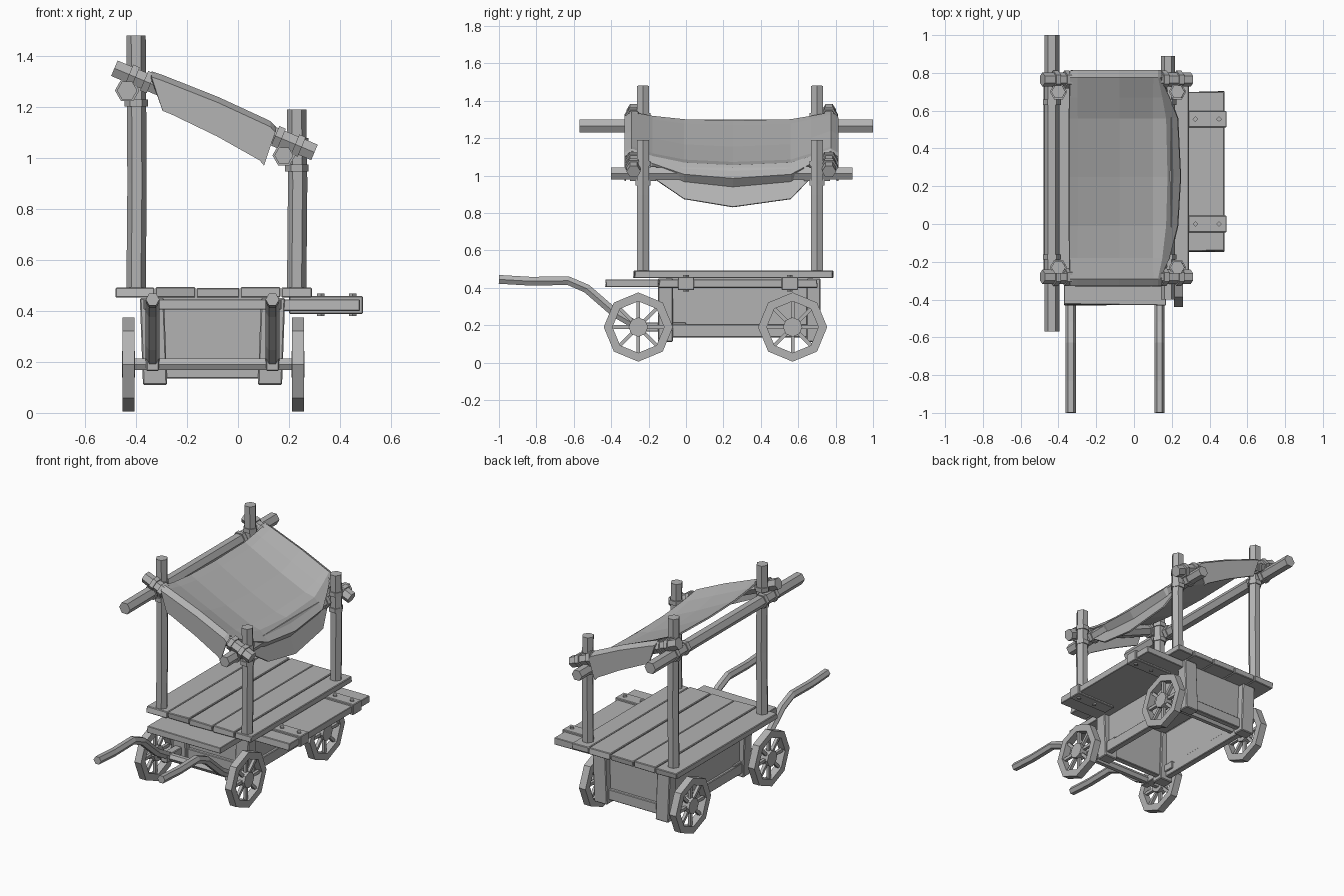
import bpy, bmesh, math, random
from mathutils import Vector

random.seed(4)
cube = bpy.data.objects.get("Cube")
if cube:
    bpy.data.objects.remove(cube, do_unlink=True)

mat = bpy.data.materials.new("weathered_grey")
mat.use_nodes = True
GREY = (0.45, 0.45, 0.45, 1)
mat.diffuse_color = GREY
mat.node_tree.nodes["Principled BSDF"].inputs["Base Color"].default_value = GREY


def finish(name, bm):
    bmesh.ops.recalc_face_normals(bm, faces=bm.faces)
    me = bpy.data.meshes.new(name)
    bm.to_mesh(me)
    bm.free()
    me.materials.append(mat)
    ob = bpy.data.objects.new(name, me)
    bpy.context.collection.objects.link(ob)
    return ob


def add_rod(bm, path, r, sides=6, phase=0.0):
    """Sweep a regular polygon along a path and cap both ends."""
    pts = [Vector(p) for p in path]
    rings = []
    for i, p in enumerate(pts):
        t = (pts[min(i + 1, len(pts) - 1)] - pts[max(i - 1, 0)]).normalized()
        ref = Vector((1, 0, 0)) if abs(t.x) < 0.7 else Vector((0, 1, 0))
        a = (ref - t * ref.dot(t)).normalized()
        b = t.cross(a)
        rings.append([bm.verts.new(p + r * (a * math.cos(k) + b * math.sin(k)))
                      for k in (phase + math.tau * j / sides for j in range(sides))])
    for lo, hi in zip(rings, rings[1:]):
        for j in range(sides):
            k = (j + 1) % sides
            bm.faces.new((lo[j], lo[k], hi[k], hi[j]))
    bm.faces.new(rings[0])
    bm.faces.new(rings[-1])


def rod(name, path, r, sides=6):
    bm = bmesh.new()
    add_rod(bm, path, r, sides)
    return finish(name, bm)


def box(name, x, y, z, bevel=0.0, jitter=0.0):
    bm = bmesh.new()
    bmesh.ops.create_cube(bm, size=1)
    for v in bm.verts:
        v.co = Vector(r[0] if c < 0 else r[1] for r, c in zip((x, y, z), v.co))
        v.co.y += random.uniform(-jitter, jitter)
    if bevel:
        bmesh.ops.bevel(bm, geom=bm.edges[:], offset=bevel, segments=1, affect='EDGES')
    return finish(name, bm)


CX = -0.1                   # centre line of the cart body
FRONT, BACK = -0.23, 0.70   # post rows

# Wheels: octagonal rim, hub and eight spokes, one mesh shared four times
bm = bmesh.new()
R_OUT, R_IN, HALF = 0.185, 0.138, 0.024
loops = []
for j in range(8):
    a = math.tau * j / 8
    loops.append([bm.verts.new((w, r * math.sin(a), -r * math.cos(a)))
                  for r, w in ((R_OUT, -HALF), (R_OUT, HALF), (R_IN, HALF), (R_IN, -HALF))])
for j in range(8):
    n = loops[(j + 1) % 8]
    for k in range(4):
        m = (k + 1) % 4
        bm.faces.new((loops[j][k], loops[j][m], n[m], n[k]))
add_rod(bm, [(-0.026, 0, 0), (0.026, 0, 0)], 0.052, 8)
for j in range(8):
    a = math.tau * j / 8
    d = Vector((0, math.sin(a), math.cos(a)))
    add_rod(bm, [d * 0.03, d * 0.15], 0.014, 4, math.pi / 4)
wheel = finish("wheel_front_left", bm)
spots = {"front_left": (0.235, -0.255), "front_right": (-0.43, -0.255),
         "back_left": (0.235, 0.57), "back_right": (-0.43, 0.57)}
for key, (x, y) in spots.items():
    ob = wheel
    if key != "front_left":
        ob = bpy.data.objects.new("wheel_" + key, wheel.data)
        bpy.context.collection.objects.link(ob)
    ob.location = (x, y, 0.19)

# Axles
for label, y in (("front", -0.255), ("back", 0.57)):
    rod(label + "_axle", [(-0.43, y, 0.19), (0.235, y, 0.19)], 0.026)

# Body: bottomless panelled box with corner posts and edge rails
for s, side in ((-1, "right"), (1, "left")):
    box(side + "_panel", sorted((CX + s * 0.225, CX + s * 0.245)), (-0.09, 0.67), (0.14, 0.452))
    xs = sorted((CX + s * 0.19, CX + s * 0.285))
    for label, y in (("front", (-0.15, -0.07)), ("back", (0.645, 0.72))):
        post = box(f"{label}_{side}_corner_post", xs, y, (0.11, 0.45), 0.005)
        for v in post.data.vertices:       # slight inward lean at the foot
            if v.co.z < 0.2:
                v.co.x -= s * 0.012
    xr = sorted((CX + s * 0.22, CX + s * 0.262))
    box(side + "_bottom_rail", xr, (-0.1, 0.68), (0.135, 0.205), 0.004)
    xh = CX + s * 0.235
    box(side + "_axle_rail", (xh - 0.025, xh + 0.025), (-0.3, 0.0), (0.165, 0.215), 0.004)
    # Bent pull handles
    rod(side + "_handle", [(xh, y, z) for y, z in (
        (-1.0, 0.445), (-0.83, 0.435), (-0.63, 0.438), (-0.53, 0.395),
        (-0.38, 0.265), (-0.24, 0.185))], 0.027)
for label, y, rail_y in (("front", (-0.105, -0.085), (-0.125, -0.085)),
                         ("back", (0.655, 0.675), (0.655, 0.695))):
    box(label + "_panel", (-0.34, 0.14), y, (0.14, 0.452))
    box(label + "_bottom_rail", (-0.31, 0.11), rail_y, (0.135, 0.205), 0.004)

# Front ledge and side shelf with bolted battens
box("front_ledge", (-0.37, 0.17), (-0.43, -0.1), (0.405, 0.445), 0.003, 0.006)
box("side_shelf", (0.14, 0.478), (-0.145, 0.70), (0.40, 0.445), 0.003, 0.006)
for i, y in enumerate((0.0, 0.555)):
    span = (y - 0.044, y + 0.044)
    for part, x, z in (("top", (0.2, 0.49), (0.435, 0.458)),
                       ("under", (0.2, 0.49), (0.388, 0.405)),
                       ("end", (0.47, 0.49), (0.39, 0.456))):
        box(f"shelf_batten_{part}_{i}", x, span, z, 0.004)
    for j, x in enumerate((0.325, 0.45)):
        rod(f"shelf_bolt_{i}_{j}", [(x, y, 0.38), (x, y, 0.468)], 0.015, 4)

# Deck planks
edges = (-0.482, -0.325, -0.165, 0.008, 0.168, 0.292)
for i, (a, b) in enumerate(zip(edges, edges[1:])):
    box(f"deck_plank_{i}", (a + 0.002, b - 0.002), (-0.278, 0.785),
        (0.452, 0.494 + random.uniform(-0.004, 0.002)), 0.004, 0.006)

# Roof posts, long beams and lashings
for side, x, top, bx, bz, y0, y1, r in (
        ("right", -0.40, 1.48, -0.435, 1.265, -0.57, 1.0, 0.04),
        ("left", 0.23, 1.19, 0.18, 1.01, -0.40, 0.89, 0.037)):
    rod(side + "_long_beam", [(bx, y0, bz), (bx, 0.25, bz), (bx, y1, bz)], r)
    for label, y in (("front", FRONT), ("back", BACK)):
        rod(f"{label}_{side}_post", [(x, y, 0.47), (x + 0.004, y, 0.9), (x, y, top)], 0.038)
        for j, z in enumerate((bz - 0.05, bz + 0.055)):
            rod(f"{label}_{side}_post_lashing_{j}",
                [(x, y, z - 0.014), (x, y, z + 0.014)], 0.046)
        for j, d in enumerate((-0.055, 0.055)):
            rod(f"{label}_{side}_beam_lashing_{j}",
                [(bx, y + d - 0.014, bz), (bx, y + d + 0.014, bz)], r + 0.008)

# Sloping cross beams
A, B = Vector((-0.485, 0, 1.352)), Vector((0.30, 0, 1.022))
for label, y in (("front", -0.28), ("back", 0.765)):
    off = Vector((0, y, 0))
    rod(label + "_cross_beam", [A + off, B + off], 0.038)
    for j, t in enumerate((0.09, 0.165, 0.82, 0.92)):
        p, d = A.lerp(B, t) + off, (B - A).normalized() * 0.014
        rod(f"{label}_cross_lashing_{j}", [p - d, p + d], 0.048)

# Canopy: taut over the cross beams, sagging mid-span over the low beam,
# with a short flap hanging down at the front and back
taut = [(-0.34, 1.335), (-0.30, 1.322), (-0.08, 1.235), (0.10, 1.152),
        (0.125, 1.14), (0.135, 1.13), (0.14, 1.125), (0.145, 1.12)]
slack = [(-0.345, 1.29), (-0.30, 1.265), (-0.08, 1.15), (0.10, 1.068),
         (0.175, 1.052), (0.242, 0.985), (0.205, 0.94), (0.245, 0.832)]
flap = [(x * 0.82 - 0.017, z - 0.15) for x, z in taut]
lip = [(x, z - 0.02) for x, z in taut]
rows = [(-0.325, flap, 0), (-0.325, lip, 0), (-0.29, taut, 0), (-0.18, taut, 0.45),
        (-0.01, taut, 0.85), (0.25, taut, 1), (0.56, taut, 0.85), (0.67, taut, 0.45),
        (0.775, taut, 0), (0.81, lip, 0), (0.81, flap, 0)]
bm = bmesh.new()
grid = []
for y, ends, w in rows:
    grid.append([bm.verts.new((a + (c - a) * w, y, b + (d - b) * w))
                 for (a, b), (c, d) in zip(ends, slack)])
for r0, r1 in zip(grid, grid[1:]):
    for k in range(len(taut) - 1):
        bm.faces.new((r0[k], r0[k + 1], r1[k + 1], r1[k]))
canopy = finish("canopy_cloth", bm)
thick = canopy.modifiers.new("thickness", 'SOLIDIFY')
thick.thickness = 0.01
thick.offset = 0
